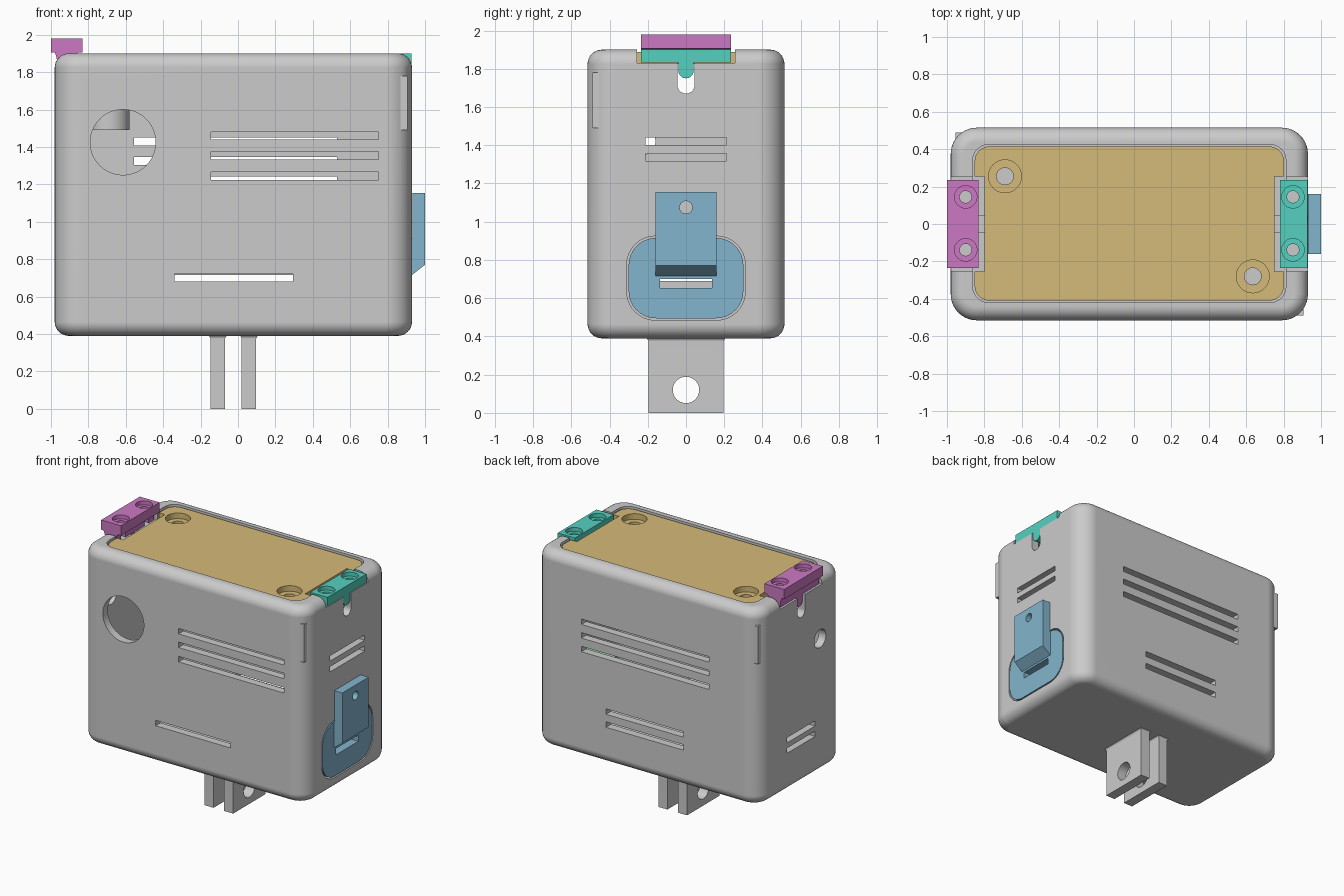
import bpy, bmesh, math

if "Cube" in bpy.data.objects:
    bpy.data.objects.remove(bpy.data.objects["Cube"])

# ---------- helpers ----------
def ring(a0, a1, b0, b1, r=0, n=8):
    """Rounded rectangle outline (plain rectangle when r is 0)."""
    if r == 0:
        return [(a1, b1), (a0, b1), (a0, b0), (a1, b0)]
    pts = []
    for i, (a, b) in enumerate([(a1 - r, b1 - r), (a0 + r, b1 - r), (a0 + r, b0 + r), (a1 - r, b0 + r)]):
        for k in range(n + 1):
            t = math.pi / 2 * (i + k / n)
            pts.append((a + r * math.cos(t), b + r * math.sin(t)))
    return pts

def circle(a, b, r, n=40):
    return [(a + r * math.cos(2 * math.pi * k / n), b + r * math.sin(2 * math.pi * k / n)) for k in range(n)]

def loft(name, levels, axis='z'):
    """Skin (outline, height) levels along an axis. Outline is xy, yz or zx."""
    bm = bmesh.new()
    order = {'z': lambda a, b, h: (a, b, h), 'x': lambda a, b, h: (h, a, b), 'y': lambda a, b, h: (b, h, a)}[axis]
    loops = [[bm.verts.new(order(a, b, h)) for a, b in pts] for pts, h in levels]
    n = len(loops[0])
    for lo, hi in zip(loops, loops[1:]):
        for i in range(n):
            bm.faces.new((lo[i], lo[(i + 1) % n], hi[(i + 1) % n], hi[i]))
    bm.faces.new(loops[0][::-1])
    bm.faces.new(loops[-1])
    bmesh.ops.recalc_face_normals(bm, faces=bm.faces)
    me = bpy.data.meshes.new(name)
    bm.to_mesh(me)
    bm.free()
    ob = bpy.data.objects.new(name, me)
    bpy.context.collection.objects.link(ob)
    return ob

def prism(name, pts, h0, h1, axis='z'):
    return loft(name, [(pts, h0), (pts, h1)], axis)

def box(x0, x1, y0, y1, z0, z1, name="cutter"):
    return prism(name, ring(x0, x1, y0, y1), z0, z1)

def cyl(axis, a, b, r, h0, h1, name="cutter"):
    return prism(name, circle(a, b, r), h0, h1, axis)

def combine(ob, others, op='DIFFERENCE'):
    for c in others:
        m = ob.modifiers.new("bool", 'BOOLEAN')
        m.operation, m.solver, m.object = op, 'EXACT', c
        me = bpy.data.meshes.new_from_object(ob.evaluated_get(bpy.context.evaluated_depsgraph_get()))
        ob.modifiers.clear()
        ob.data = me
        bpy.data.objects.remove(c, do_unlink=True)
        bpy.context.view_layer.update()

def finish(ob, color=None):
    bpy.ops.object.select_all(action='DESELECT')
    ob.select_set(True)
    bpy.context.view_layer.objects.active = ob
    bpy.ops.object.shade_smooth_by_angle(angle=math.radians(30))
    w = ob.modifiers.new("normals", 'WEIGHTED_NORMAL')
    w.keep_sharp = True
    if color:
        mat = bpy.data.materials.new(ob.name + "_color")
        mat.diffuse_color = (*color, 1)
        mat.use_nodes = True
        mat.node_tree.nodes["Principled BSDF"].inputs["Base Color"].default_value = mat.diffuse_color
        ob.data.materials.clear()
        ob.data.materials.append(mat)

# ---------- housing: filleted rounded box ----------
X0, X1, Y, Z0, Z1, R, F = -0.98, 0.93, 0.515, 0.39, 1.90, 0.14, 0.075
def shell_level(t, z):
    d = F * (1 - math.cos(t))
    return ring(X0 + d, X1 - d, -Y + d, Y - d, R - d, 10), z
steps = [math.pi / 2 * k / 8 for k in range(9)]
body = loft("housing", [shell_level(t, Z0 + F - F * math.sin(t)) for t in reversed(steps)]
            + [shell_level(t, Z1 - F + F * math.sin(t)) for t in steps])

# hollow inside, lid ledge and lid recess
cuts = [prism("cutter", ring(-0.92, 0.87, -0.455, 0.455, 0.08), 0.45, 1.77),
        prism("cutter", ring(-0.80, 0.75, -0.36, 0.36, 0.06), 1.7, 1.9),
        prism("cutter", ring(-0.862, 0.812, -0.42, 0.425, 0.085), 1.82, 2.0)]

# end pockets for the clips and rounded cable notch
def pockets():
    return [box(0.75, 1.2, -0.255, 0.255, 1.83, 2.1), box(-1.2, -0.80, -0.255, 0.255, 1.83, 2.1)]
cuts += pockets() + [prism("cutter", ring(-0.045, 0.045, 1.67, 2.1, 0.0449), -1.2, 1.2, 'x')]

# vents: front, back, right, left
for z in (1.46, 1.355, 1.245):
    cuts.append(box(-0.145, 0.75, -0.6, -0.4, z - 0.021, z + 0.021))
cuts.append(box(-0.34, 0.295, -0.6, -0.4, 0.68, 0.722))
for z in (1.43, 1.325, 1.22):
    cuts.append(box(-0.555, 0.53, 0.4, 0.6, z - 0.021, z + 0.021))
for z in (0.795, 0.695):
    cuts.append(box(-0.34, 0.32, 0.4, 0.6, z - 0.021, z + 0.021))
for z in (1.42, 1.337):
    cuts.append(box(0.8, 1.1, -0.212, 0.212, z - 0.02, z + 0.02))
for z in (0.79, 0.71):
    cuts.append(box(-1.1, -0.85, -0.17, 0.17, z - 0.02, z + 0.02))

# round ports and side hatch opening
cuts += [cyl('y', 1.425, -0.615, 0.175, -0.6, -0.4),
         cyl('x', -0.23, 1.42, 0.07, -1.1, -0.85),
         prism("cutter", ring(-0.31, 0.31, 0.485, 0.925, 0.15), 0.8, 1.1, 'x')]
combine(body, cuts)

# screw bosses under the lid, and corner ribs
posts = []
for x, y, s in ((-0.69, 0.255, 1), (0.635, -0.28, -1)):
    posts.append(cyl('z', x, y, 0.11, 1.49, 1.825))
    posts.append(box(x - 0.108, x + 0.108, min(y, s * 0.47), max(y, s * 0.47), 1.49, 1.79))
posts += [box(0.86, 0.905, -0.49, -0.44, 1.49, 1.78), box(-0.955, -0.91, 0.44, 0.49, 1.49, 1.78)]
combine(body, posts, 'UNION')
combine(body, [cyl('z', -0.69, 0.255, 0.045, 1.55, 2), cyl('z', 0.635, -0.28, 0.045, 1.55, 2)])
finish(body)

# ---------- mounting prongs with flared root ----------
for name, x0, x1 in (("mount_prong_left", -0.147, -0.07), ("mount_prong_right", 0.02, 0.097)):
    prong = loft(name, [(ring(x0 - d, x1 + d, -0.197 - d, 0.197 + d), z)
                        for d, z in ((0, 0), (0, 0.375), (0.005, 0.385), (0.015, 0.395))])
    combine(prong, [cyl('x', 0, 0.12, 0.069, -0.3, 0.3)])
    finish(prong)

# ---------- lid ----------
lid = prism("lid", ring(-0.852, 0.802, -0.41, 0.415, 0.08), 1.825, 1.888)
holes = pockets()
for b in holes:
    b.location.z = -0.1
for x, y in ((-0.69, 0.255), (0.635, -0.28)):
    holes += [cyl('z', x, y, 0.088, 1.845, 2), cyl('z', x, y, 0.045, 1.7, 2)]
bpy.context.view_layer.update()
combine(lid, holes)
finish(lid, (0.66, 0.49, 0.19))

# ---------- end clips ----------
def clip(name, x0, x1, z0, z1, cx, stem_x, color, neck=None):
    ob = box(x0, x1, -0.235, 0.235, z0, z1, name)
    extra = [prism("add", ring(-0.04, 0.04, 1.75, 1.86, 0.0399), *stem_x, 'x')]
    if neck:
        extra.insert(0, prism("add", neck, -0.235, 0.235, 'y'))
    combine(ob, extra, 'UNION')
    cut = []
    for y in (0.145, -0.138):
        cut += [cyl('z', cx, y, 0.06, z1 - 0.03, 2.1), cyl('z', cx, y, 0.032, 1.6, 2.1)]
    combine(ob, cut)
    finish(ob, color)

clip("right_clip", 0.78, 0.927, 1.832, 1.90, 0.85, (0.87, 0.927), (0.09, 0.64, 0.53))
neck = [(1.832, -0.965), (1.88, -0.97), (1.92, -0.985), (1.92, -0.84), (1.89, -0.868), (1.86, -0.88), (1.832, -0.88)]
clip("left_clip", -1.0, -0.832, 1.905, 1.98, -0.9, (-0.965, -0.91), (0.6, 0.19, 0.54), neck)

# ---------- side hatch with raised tab ----------
hatch = prism("side_hatch", ring(-0.30, 0.30, 0.495, 0.915, 0.142), 0.86, 0.93, 'x')
tab = prism("tab", [(0.715, 0.90), (0.715, 0.93), (0.77, 1.0), (1.155, 1.0), (1.155, 0.932), (0.91, 0.932), (0.91, 0.90)],
            -0.16, 0.16, 'y')
combine(hatch, [tab], 'UNION')
combine(hatch, [cyl('x', 0, 1.075, 0.033, 0.9, 1.1), box(0.8, 1.1, -0.135, 0.135, 0.652, 0.70)])
finish(hatch, (0.23, 0.46, 0.61))

# ---------- circuit board inside ----------
board = box(0.3, 0.82, 0.40, 0.44, 0.8, 1.19, "circuit_board")
finish(board, (0.3, 0.7, 0.3))
